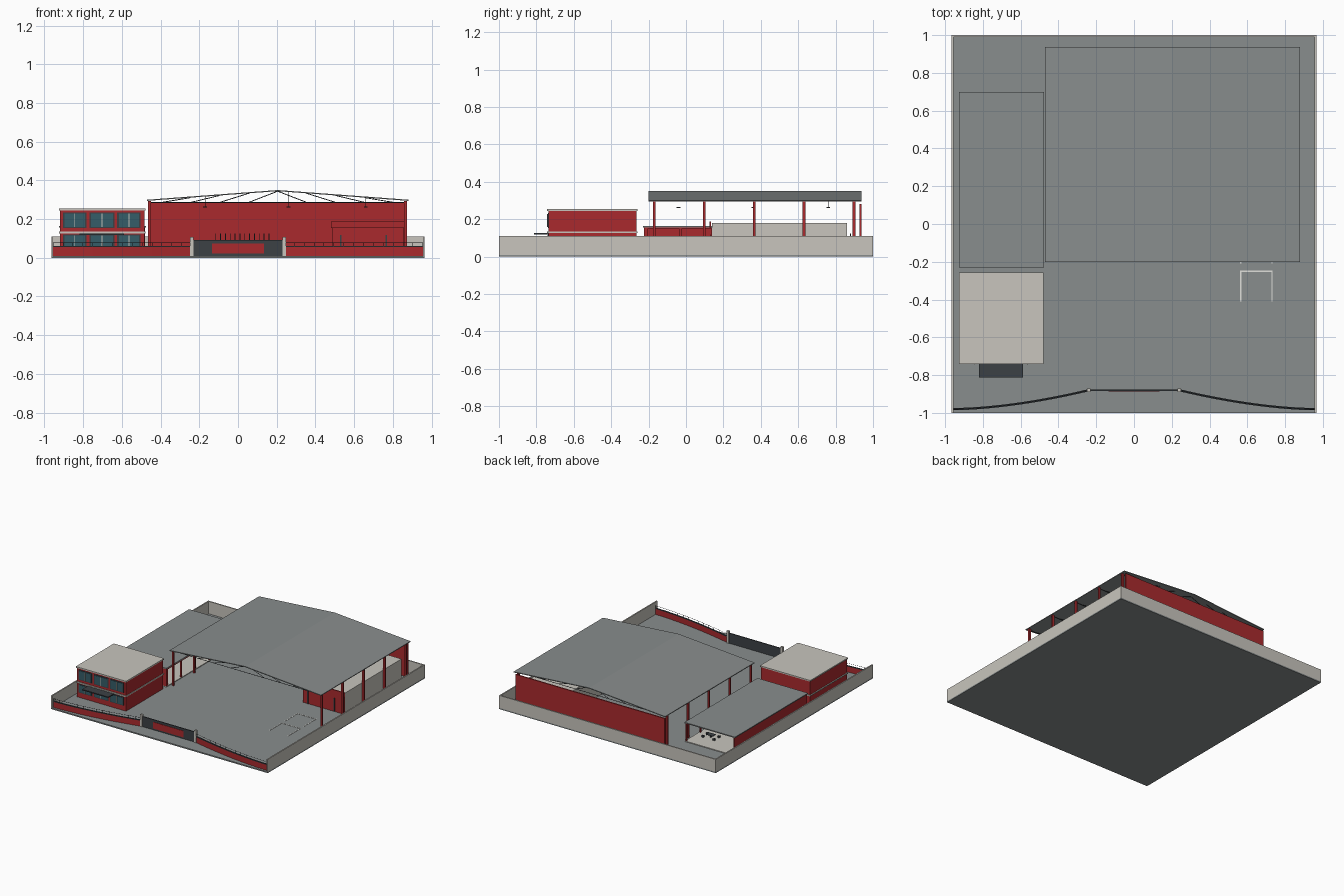
import bpy
from mathutils import Vector

if "Cube" in bpy.data.objects:
    bpy.data.objects.remove(bpy.data.objects["Cube"])


def material(name, rgb):
    m = bpy.data.materials.new(name)
    m.use_nodes = True
    col = (*rgb, 1)
    m.diffuse_color = col
    m.node_tree.nodes["Principled BSDF"].inputs["Base Color"].default_value = col
    return m


GRAY = material("asphalt gray", (0.25, 0.27, 0.27))
RED = material("brick red", (0.40, 0.023, 0.027))
LIGHT = material("pale concrete", (0.58, 0.56, 0.51))
DARK = material("charcoal", (0.045, 0.053, 0.06))
GLASS = material("teal glass", (0.035, 0.11, 0.14))
WHITE = material("white paint", (0.75, 0.75, 0.72))

BOX_FACES = [(0, 1, 3, 2), (4, 6, 7, 5), (0, 4, 5, 1), (2, 3, 7, 6), (0, 2, 6, 4), (1, 5, 7, 3)]


def mesh(name, verts, faces, mat):
    me = bpy.data.meshes.new(name)
    me.from_pydata(verts, [], faces)
    me.materials.append(mat)
    ob = bpy.data.objects.new(name, me)
    bpy.context.collection.objects.link(ob)
    return ob


def boxes(name, spans, mat):
    """One object made of boxes, each given as x, y and z ranges."""
    verts, faces = [], []
    for xs, ys, zs in spans:
        n = len(verts)
        verts += [(x, y, z) for x in xs for y in ys for z in zs]
        faces += [tuple(n + i for i in f) for f in BOX_FACES]
    return mesh(name, verts, faces, mat)


def prism_y(name, profile, y0, y1, mat):
    """Extrude an x-z outline along y."""
    n = len(profile)
    verts = [(x, y, z) for y in (y0, y1) for x, z in profile]
    faces = [tuple(range(n)), tuple(reversed(range(n, 2 * n)))]
    faces += [(i, i + n, (i + 1) % n + n, (i + 1) % n) for i in range(n)]
    return mesh(name, verts, faces, mat)


def rods(name, paths, radius, mat):
    """Thin bars along straight paths."""
    cu = bpy.data.curves.new(name, "CURVE")
    cu.dimensions = "3D"
    cu.bevel_depth = radius
    cu.bevel_resolution = 0
    cu.use_fill_caps = True
    for pts in paths:
        sp = cu.splines.new("POLY")
        sp.points.add(len(pts) - 1)
        for p, co in zip(sp.points, pts):
            p.co = (*co, 1)
    cu.materials.append(mat)
    ob = bpy.data.objects.new(name, cu)
    bpy.context.collection.objects.link(ob)
    return ob


def around(c, r):
    return (c - r, c + r)


# Ground and perimeter walls
X, G = 0.965, 0.01
boxes("ground_slab", [((-X, X), (-1, 1), (0, G))], GRAY)
boxes("perimeter_walls", [((-X, -X + G), (-1, 1), (G, 0.11)),
                          ((X - G, X), (-1, 1), (G, 0.11)),
                          ((-X + G, X - G), (1 - G, 1), (G, 0.11))], LIGHT)

# Curved front walls with coping and railing, mirrored left and right
STEPS = 14


def curve_point(side, t):
    return Vector((side * (0.24 + 0.715 * t), -0.98 + 0.10 * (1 - t) ** 1.7, 0))


def curved_wall(name, side, half, z0, z1, mat):
    verts, faces = [], []
    for i in range(STEPS + 1):
        p = curve_point(side, i / STEPS)
        verts += [(p.x, p.y + dy, z) for dy, z in
                  ((-half, z0), (half, z0), (half, z1), (-half, z1))]
    for i in range(STEPS):
        a = 4 * i
        faces += [(a + j, a + (j + 1) % 4, a + 4 + (j + 1) % 4, a + 4 + j) for j in range(4)]
    end = 4 * STEPS
    faces += [(3, 2, 1, 0), (end, end + 1, end + 2, end + 3)]
    return mesh(name, verts, faces, mat)


for side, label in ((1, "left"), (-1, "right")):
    curved_wall(label + "_front_wall", side, 0.004, G, 0.055, RED)
    curved_wall(label + "_front_coping", side, 0.006, 0.055, 0.06, DARK)
    pts = [curve_point(side, i / STEPS) for i in range(STEPS + 1)]
    bars = [[p + Vector((0, 0, 0.078)) for p in pts]]
    bars += [[p + Vector((0, 0, 0.055)), p + Vector((0, 0, 0.08))] for p in pts]
    rods(label + "_front_railing", bars, 0.0013, DARK)

# Gate
boxes("gate_pillars", [(around(s * 0.24, 0.009), around(-0.88, 0.009), (G, 0.107))
                       for s in (-1, 1)], LIGHT)
boxes("gate_panel", [((-0.231, 0.231), around(-0.88, 0.004), (G, 0.092))], DARK)
boxes("gate_red_plate", [((-0.135, 0.135), (-0.887, -0.884), (0.022, 0.074))], RED)

# Two-storey office
OX, OY = (-0.92, -0.483), (-0.735, -0.265)
boxes("office_walls", [(OX, OY, (G, 0.245))], RED)
boxes("office_slabs", [((-0.926, -0.478), (-0.742, -0.258), z)
                       for z in ((0.245, 0.255), (0.126, 0.135))], LIGHT)
frames, panes, mullions = [], [], []
for x0, x1 in ((-0.905, -0.782), (-0.768, -0.638), (-0.624, -0.503)):
    for z0, z1 in ((0.05, 0.12), (0.153, 0.234)):
        frames.append(((x0, x1), (-0.738, -0.735), (z0, z1)))
        panes.append(((x0 + 0.008, x1 - 0.008), (-0.741, -0.738), (z0 + 0.006, z1 - 0.006)))
        mullions.append((around((x0 + x1) / 2, 0.002), (-0.743, -0.741), (z0 + 0.006, z1 - 0.006)))
boxes("office_window_frames", frames, DARK)
boxes("office_window_panes", panes, GLASS)
boxes("office_window_mullions", mullions, LIGHT)
boxes("entrance_canopy", [((-0.82, -0.588), (-0.812, -0.735), (0.118, 0.126))], DARK)

# Long low shed, open toward the yard
boxes("shed_roof", [((-0.926, -0.476), (-0.23, 0.70), (0.157, 0.165))], GRAY)
boxes("shed_floor", [((-0.92, -0.48), (-0.225, 0.70), (G, 0.016))], LIGHT)
boxes("shed_walls", [((-0.92, -0.91), (-0.225, 0.695), (G, 0.157)),
                     ((-0.91, -0.48), (-0.225, -0.215), (G, 0.157)),
                     ((-0.49, -0.48), (-0.215, 0.695), (0.147, 0.157))], RED)
boxes("shed_posts", [(around(-0.486, 0.005), around(-0.21 + 0.18 * i, 0.005), (G, 0.157))
                     for i in range(6)], RED)
boxes("shed_table", [(around(-0.60, 0.03), around(0.54, 0.02), (0.036, 0.04)),
                     (around(-0.60, 0.005), around(0.54, 0.005), (0.016, 0.036))], DARK)
boxes("shed_stools", [(around(-0.60 + dx, 0.008), around(0.54 + dy, 0.008), (0.016, 0.03))
                      for dx in (-0.05, 0.05) for dy in (-0.03, 0.03)], DARK)

# Large gabled hall roof on columns
RIDGE, LO, HI, T = 0.205, 0.294, 0.35, 0.006
EAVES = (-0.47, 0.88)
Y0, Y1 = -0.2, 0.938
prism_y("hall_roof", [(EAVES[0], LO), (RIDGE, HI - T), (EAVES[1], LO),
                      (EAVES[1], LO + T), (RIDGE, HI), (EAVES[0], LO + T)], Y0, Y1, GRAY)
rows = [-0.17 + 0.267 * i for i in range(5)]
boxes("hall_columns", [(around(x, 0.008), around(y, 0.007), (G, LO))
                       for x in (-0.458, 0.865) for y in rows], RED)
boxes("hall_back_wall", [((-0.465, 0.865), (0.927, 0.937), (G, 0.282))], RED)


# Trusses under the roof
def roof_z(x):
    edge = EAVES[0] if x < RIDGE else EAVES[1]
    return HI - T - (HI - T - LO) * (x - RIDGE) / (edge - RIDGE)


truss = []
for y in rows:
    truss.append([(-0.458, y, 0.286), (0.865, y, 0.286)])
    for i in range(1, 5):
        for s in (-1, 1):
            x = RIDGE + s * 0.15 * (i - 1)
            foot = RIDGE + s * 0.15 * i
            truss.append([(x, y, roof_z(x)), (foot, y, 0.286)])
rods("hall_trusses", truss, 0.0022, DARK)

# Hanging lamps
lamp_spots = [(x, y) for x in (-0.17, 0.26, 0.66) for y in (-0.04, 0.36, 0.76)]
boxes("hall_lamps", [(around(x, 0.01), around(y, 0.01), (0.26, 0.266)) for x, y in lamp_spots], DARK)
rods("lamp_rods", [[(x, y, 0.266), (x, y, roof_z(x))] for x, y in lamp_spots], 0.001, DARK)

# Low block inside the hall
boxes("inner_block", [((0.485, 0.855), (0.14, 0.86), (G, 0.18))], LIGHT)
boxes("inner_block_front", [((0.485, 0.855), (0.134, 0.14), (G, 0.155))], RED)
boxes("inner_block_fascia", [((0.48, 0.858), (0.126, 0.134), (0.155, 0.188))], RED)
boxes("inner_door_frames", [(around(x, 0.004), (0.13, 0.134), (G, 0.118))
                            for x in (0.53, 0.765)], DARK)

# Slim bollards at the back of the hall
boxes("hall_bollards", [(around(-0.115 + 0.025 * i, 0.002), around(0.88, 0.002), (G, 0.125))
                        for i in range(12)], DARK)

# Painted bay lines
lines = []
for y0, y1 in ((-0.41, -0.25), (-0.21, -0.05)):
    lines += [(around(x, 0.003), (y0, y1), (G, 0.012)) for x in (0.565, 0.73)]
    lines.append(((0.562, 0.733), around(y1, 0.003), (G, 0.012)))
boxes("bay_lines", lines, WHITE)
